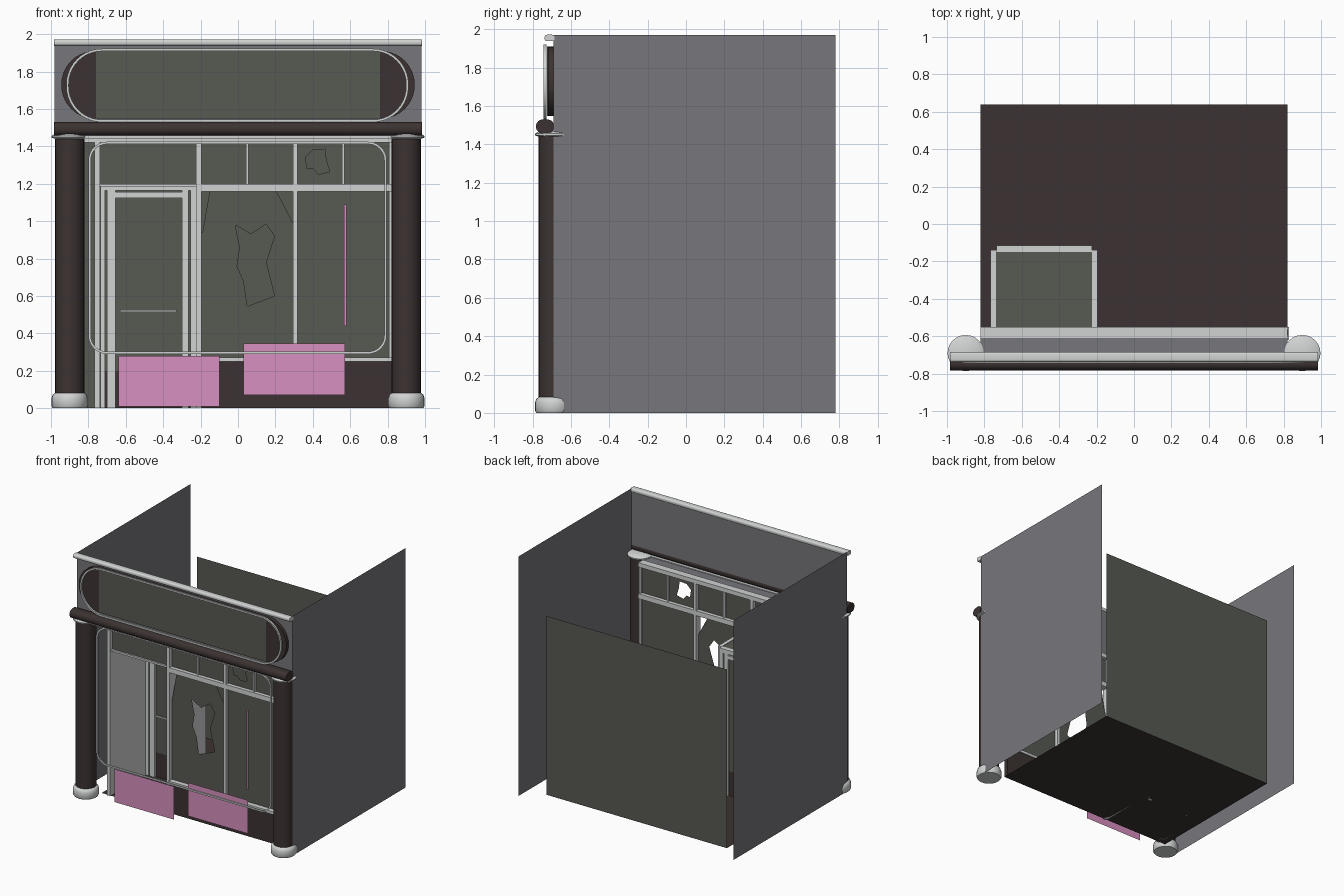
import bpy, bmesh, math

if "Cube" in bpy.data.objects:
    bpy.data.objects.remove(bpy.data.objects["Cube"], do_unlink=True)


def material(name, *srgb):
    m = bpy.data.materials.new(name)
    m.use_nodes = True
    col = [(c / 255) ** 2.2 for c in srgb] + [1]
    m.diffuse_color = col
    m.node_tree.nodes["Principled BSDF"].inputs["Base Color"].default_value = col
    return m


DARK = material("dark_brown", 62, 54, 53)
GLASS = material("olive_glass", 88, 90, 83)
WALL = material("wall_grey", 118, 117, 122)
LIGHT = material("light_grey", 208, 210, 210)
PINK = material("pink", 214, 142, 190)


def finish(name, bm, mat, smooth=False):
    bmesh.ops.recalc_face_normals(bm, faces=bm.faces)
    me = bpy.data.meshes.new(name)
    bm.to_mesh(me)
    bm.free()
    me.materials.append(mat)
    ob = bpy.data.objects.new(name, me)
    bpy.context.collection.objects.link(ob)
    if smooth:
        bpy.ops.object.select_all(action='DESELECT')
        ob.select_set(True)
        bpy.context.view_layer.objects.active = ob
        bpy.ops.object.shade_smooth_by_angle(angle=math.radians(40))
    return ob


def box(name, mat, x, y, z):
    bm = bmesh.new()
    bmesh.ops.create_cube(bm, size=1)
    for v in bm.verts:
        v.co = [r[0] if c < 0 else r[1] for c, r in zip(v.co, (x, y, z))]
    return finish(name, bm, mat)


def sheet(name, mat, *corners):
    bm = bmesh.new()
    bm.faces.new([bm.verts.new(c) for c in corners])
    return finish(name, bm, mat)


def front_sheet(name, mat, x, z, y):
    return sheet(name, mat, (x[0], y, z[0]), (x[1], y, z[0]), (x[1], y, z[1]), (x[0], y, z[1]))


def rounded(u, v, r, n=10):
    """Rounded rectangle as a list of 2D points."""
    pts = []
    centres = ((u[1] - r, v[1] - r), (u[0] + r, v[1] - r), (u[0] + r, v[0] + r), (u[1] - r, v[0] + r))
    for q, (cu, cv) in enumerate(centres):
        for i in range(n + 1):
            a = math.pi / 2 * (q + i / n)
            pts.append((cu + r * math.cos(a), cv + r * math.sin(a)))
    return pts


def prism(name, mat, pts, place, a, b):
    bm = bmesh.new()
    ends = [[bm.verts.new(place(p, d)) for p in pts] for d in (a, b)]
    for e in ends:
        bm.faces.new(e)
    for i in range(len(pts)):
        bm.faces.new((ends[0][i - 1], ends[0][i], ends[1][i], ends[1][i - 1]))
    bmesh.ops.remove_doubles(bm, verts=bm.verts, dist=1e-5)
    return finish(name, bm, mat, True)


def along_x(p, d):
    return (d, p[0], p[1])


def along_y(p, d):
    return (p[0], d, p[1])


def ring(name, mat, x, z, r, w, y):
    outer = rounded(x, z, r)
    inner = rounded((x[0] + w, x[1] - w), (z[0] + w, z[1] - w), r - w)
    bm = bmesh.new()
    loops = [[bm.verts.new(along_y(p, d)) for p in pts]
             for pts, d in ((outer, y[0]), (outer, y[1]), (inner, y[1]), (inner, y[0]))]
    for k in range(4):
        a, b = loops[k - 1], loops[k]
        for i in range(len(outer)):
            bm.faces.new((a[i - 1], a[i], b[i], b[i - 1]))
    return finish(name, bm, mat, True)


def lathe(name, mat, profile, x, y, n=24):
    bm = bmesh.new()
    rows = [[bm.verts.new((x + r * math.cos(math.tau * i / n), y + r * math.sin(math.tau * i / n), z))
             for i in range(n)] for r, z in profile]
    for a, b in zip(rows, rows[1:]):
        for i in range(n):
            bm.faces.new((a[i - 1], a[i], b[i], b[i - 1]))
    bm.faces.new(rows[0])
    bm.faces.new(rows[-1])
    return finish(name, bm, mat, True)


def pane(name, y, *loops):
    """Flat glass; loops after the first are holes."""
    bm = bmesh.new()
    for loop in loops:
        vs = [bm.verts.new((x, y, z)) for x, z in loop]
        for i in range(len(vs)):
            bm.edges.new((vs[i - 1], vs[i]))
    bmesh.ops.triangle_fill(bm, edges=bm.edges[:], use_beauty=True, normal=(0, -1, 0))
    return finish(name, bm, GLASS)


# Shell: side walls, back wall, floor
for side, x in (("left", 0.98), ("right", -0.98)):
    sheet(side + "_wall", WALL, (x, -0.69, 0), (x, 0.78, 0), (x, 0.78, 1.97), (x, -0.69, 1.97))
front_sheet("back_wall", GLASS, (-0.82, 0.82), (0, 1.47), 0.64)
sheet("floor", DARK, (-0.82, -0.6, 0), (0.82, -0.6, 0), (0.82, 0.64, 0), (-0.82, 0.64, 0))

# Upper facade, cornice and trim
front_sheet("upper_facade", WALL, (-0.98, 0.98), (1.5, 1.96), -0.69)
prism("cornice_roll", DARK, rounded((-0.782, -0.688), (1.457, 1.53), 0.035), along_x, -0.985, 0.985)
prism("top_trim", LIGHT, rounded((-0.738, -0.685), (1.938, 1.972), 0.014, 5), along_x, -0.985, 0.985)
box("cornice_fillet", LIGHT, (-0.98, 0.98), (-0.74, -0.69), (1.44, 1.457))
sheet("soffit", WALL, (-0.82, -0.69, 1.45), (0.82, -0.69, 1.45), (0.82, -0.61, 1.45), (-0.82, -0.61, 1.45))

# Sign
prism("sign_back", DARK, rounded((-0.945, 0.945), (1.548, 1.91), 0.18), along_y, -0.72, -0.691)
box("sign_panel", GLASS, (-0.76, 0.76), (-0.724, -0.718), (1.548, 1.91))
ring("sign_ring", LIGHT, (-0.918, 0.912), (1.53, 1.922), 0.19, 0.013, (-0.742, -0.728))

# Columns
for side, x in (("left", 0.9), ("right", -0.9)):
    lathe(side + "_column", DARK, ((0.078, 0.002), (0.078, 1.46)), x, -0.69)
    lathe(side + "_column_base", LIGHT,
          ((0.09, 0), (0.097, 0.01), (0.097, 0.055), (0.09, 0.074), (0.078, 0.082)), x, -0.69)
    lathe(side + "_column_cap", LIGHT,
          ((0.078, 1.44), (0.097, 1.447), (0.097, 1.456), (0.078, 1.468)), x, -0.69)

# Shop window frame
FY = (-0.61, -0.55)
MY = (-0.595, -0.565)
box("bulkhead", DARK, (-0.2, 0.82), (-0.6, -0.56), (0, 0.25))
box("window_sill", LIGHT, (-0.2, 0.83), (-0.62, -0.55), (0.25, 0.272))
box("window_rail", LIGHT, (-0.2, 0.82), FY, (1.16, 1.2))
box("door_transom_rail", LIGHT, (-0.75, -0.2), MY, (1.185, 1.2))
box("top_rail", LIGHT, (-0.82, 0.82), FY, (1.42, 1.455))
for name, x, w, z0, z1 in (("outer_post", -0.752, 0.03, 0, 1.43), ("door_post", -0.21, 0.03, 0, 1.43),
                           ("mullion", 0.305, 0.024, 0.27, 1.43), ("end_post", 0.815, 0.016, 0.27, 1.43),
                           ("transom_bar_a", 0.05, 0.014, 1.2, 1.43), ("transom_bar_b", 0.562, 0.014, 1.2, 1.43)):
    box(name, LIGHT, (x - w / 2, x + w / 2), FY if w > 0.02 else MY, (z0, z1))

# Glass, some of it broken
GY = -0.58
pane("broken_window", GY,
     ((-0.2, 0.27), (0.3, 0.27), (0.3, 0.98), (0.2, 1.17), (-0.15, 1.17), (-0.19, 0.94), (-0.2, 0.94)),
     ((-0.015, 0.98), (0.07, 0.93), (0.15, 0.985), (0.195, 0.92), (0.15, 0.78), (0.195, 0.6),
      (0.05, 0.545), (0.03, 0.68), (-0.005, 0.76), (0.01, 0.86)))
pane("side_window", GY, ((0.3, 0.27), (0.815, 0.27), (0.815, 1.17), (0.3, 1.17)))
pane("broken_transom", GY, ((0.3, 1.19), (0.562, 1.19), (0.562, 1.43), (0.3, 1.43)),
     ((0.36, 1.34), (0.4, 1.38), (0.465, 1.385), (0.47, 1.33), (0.49, 1.265), (0.43, 1.25), (0.4, 1.285), (0.37, 1.28)))
for i, (a, b) in enumerate(((-0.75, -0.21), (-0.21, 0.05), (0.05, 0.3), (0.562, 0.815))):
    front_sheet("transom_glass_%d" % (i + 1), GLASS, (a, b), (1.19, 1.43), GY)

# Entrance recess
box("recess_right_wall", LIGHT, (-0.768, -0.738), (-0.56, -0.14), (0, 1.2))
box("recess_left_wall", LIGHT, (-0.225, -0.195), (-0.56, -0.14), (0, 1.2))
sheet("recess_ceiling", GLASS, (-0.74, -0.56, 1.196), (-0.22, -0.56, 1.196), (-0.22, -0.14, 1.196), (-0.74, -0.14, 1.196))

# Door
DY = (-0.15, -0.115)
box("door_frame_head", LIGHT, (-0.735, -0.225), DY, (1.165, 1.2))
for name, a, b in (("frame_outer", -0.735, -0.71), ("stile_outer", -0.7, -0.655),
                   ("stile_inner", -0.3, -0.265), ("frame_inner", -0.255, -0.225)):
    box("door_" + name, LIGHT, (a, b), DY, (0, 1.17))
box("door_top_rail", LIGHT, (-0.7, -0.265), DY, (1.125, 1.155))
front_sheet("door_glass", GLASS, (-0.71, -0.25), (0.2, 1.17), -0.13)
front_sheet("door_kick_panel", DARK, (-0.71, -0.25), (0, 0.2), -0.13)
box("door_handle", LIGHT, (-0.63, -0.33), (-0.175, -0.16), (0.514, 0.526))

# Rounded front outline and pink pieces
ring("front_outline", LIGHT, (-0.8, 0.795), (0.29, 1.425), 0.1, 0.013, (-0.702, -0.692))
front_sheet("pink_panel_right", PINK, (-0.64, -0.1), (0.008, 0.28), -0.69)
front_sheet("pink_panel_left", PINK, (0.03, 0.572), (0.072, 0.347), -0.69)
box("pink_bar", PINK, (0.568, 0.581), (-0.702, -0.695), (0.44, 1.09))
